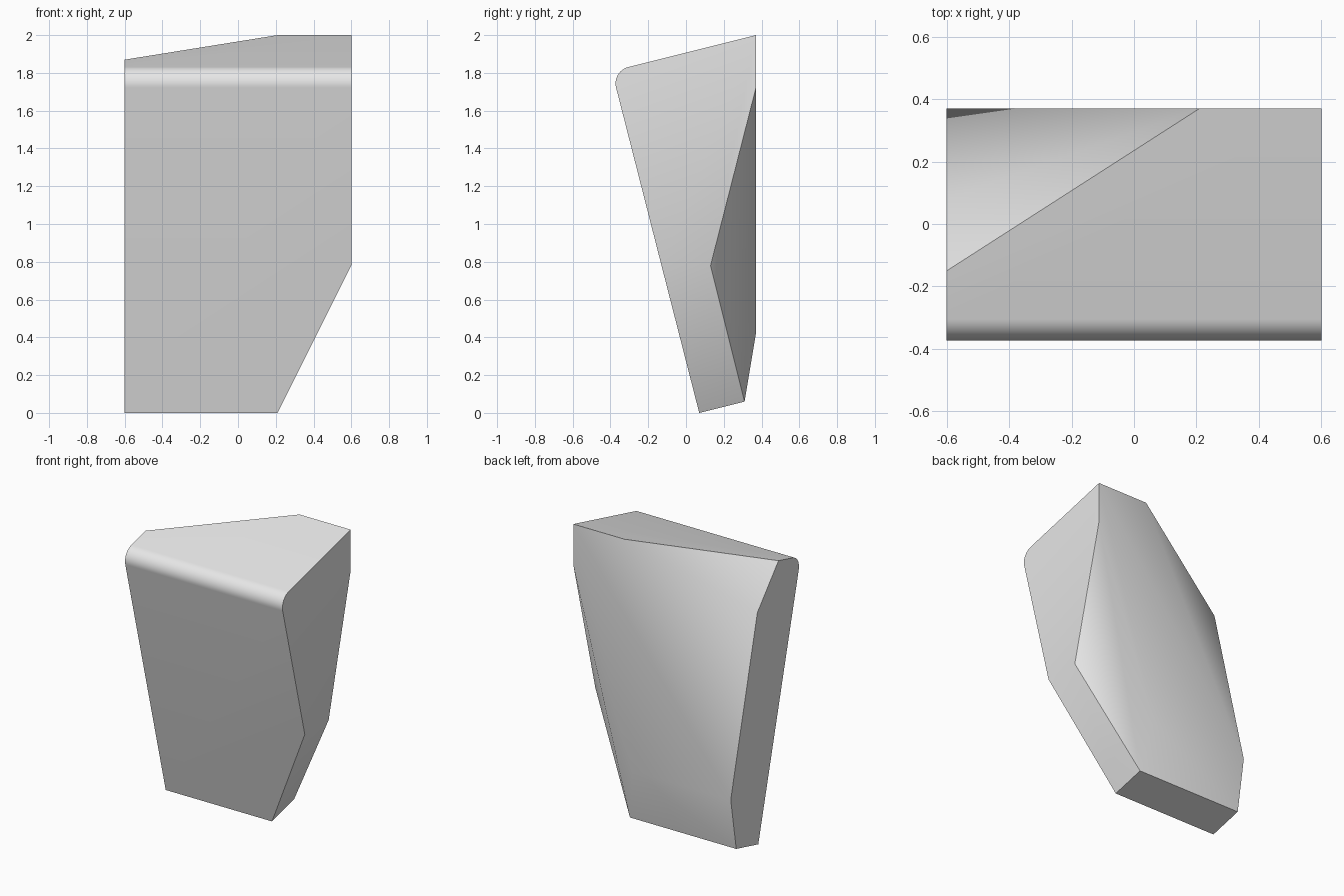
import bpy
import bmesh
from math import cos, sin, radians

old = bpy.data.objects.get("Cube")
if old:
    bpy.data.objects.remove(old, do_unlink=True)

HALF = 0.6        # half width
BACK = 0.37       # rear plane
INNER = 0.21      # where the corner cuts begin


def front_y(z):
    """Depth of the sloping front plane at a height."""
    return 0.07 - 0.256 * z


def top_z(y):
    """Height of the sloping top plane at a depth."""
    return 2.0 + 0.25 * (y - BACK)


points = []

# Rounded upper front edge, running the full width
steps = 12
for i in range(steps + 1):
    a = radians(104 + 90.4 * i / steps)
    y, z = -0.283 + 0.09 * cos(a), 1.744 + 0.09 * sin(a)
    points += [(-HALF, y, z), (HALF, y, z)]

# Sloping base
for x in (-HALF, INNER):
    points += [(x, front_y(0), 0), (x, 0.31, 0.06)]

# Lower corner cut on the left side
points += [(HALF, front_y(0.78), 0.78), (HALF, 0.13, 0.78),
           (HALF, BACK, 1.72), (0.15, BACK, 0.42)]

# Rear panel top and the upper corner cut on the right side
points += [(HALF, BACK, 2.0), (INNER, BACK, 2.0),
           (-HALF, -0.15, top_z(-0.15)),
           (-HALF, 0.08, 1.6), (-HALF, BACK, 0.42)]

# Wrap the corners into one solid and merge its flat faces
bm = bmesh.new()
for p in points:
    bm.verts.new(p)
hull = bmesh.ops.convex_hull(bm, input=bm.verts)
loose = [v for v in bm.verts if not v.link_faces]
bmesh.ops.delete(bm, geom=loose, context='VERTS')
bmesh.ops.dissolve_limit(bm, angle_limit=radians(1.5),
                         verts=bm.verts, edges=bm.edges)
bmesh.ops.recalc_face_normals(bm, faces=bm.faces)
mesh = bpy.data.meshes.new("faceted_block")
bm.to_mesh(mesh)
bm.free()

block = bpy.data.objects.new("faceted_block", mesh)
bpy.context.collection.objects.link(block)

# Plain grey surface
grey = bpy.data.materials.new("light_grey")
grey.use_nodes = True
colour = (0.8, 0.8, 0.8, 1)
grey.diffuse_color = colour
grey.node_tree.nodes["Principled BSDF"].inputs["Base Color"].default_value = colour
mesh.materials.append(grey)

# Soft shading with crisp main edges
bpy.ops.object.select_all(action='DESELECT')
block.select_set(True)
bpy.context.view_layer.objects.active = block
bpy.ops.object.shade_smooth_by_angle(angle=radians(30))
